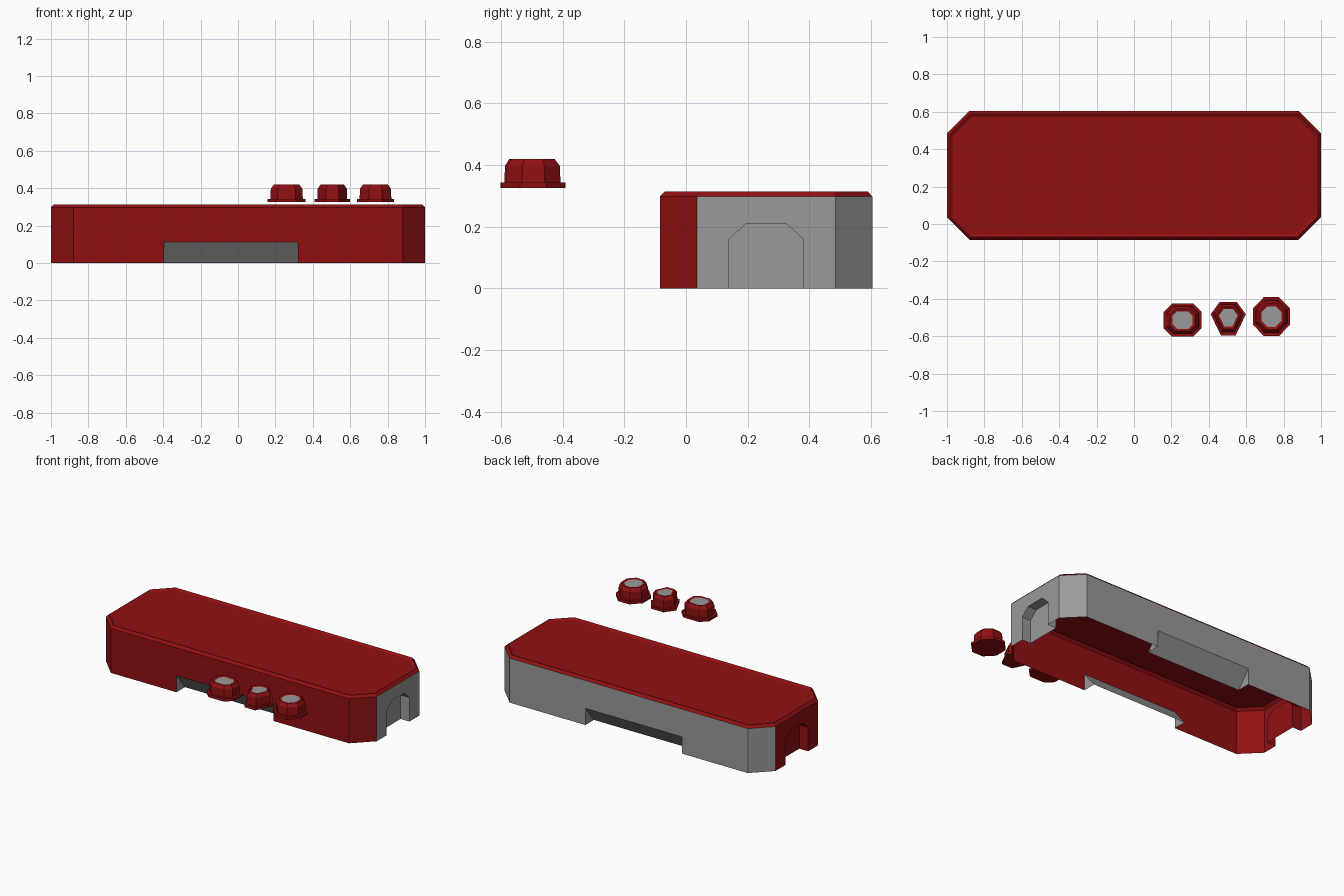
import bpy, bmesh
from math import cos, sin, pi
from mathutils import Vector

cube = bpy.data.objects.get("Cube")
if cube:
    bpy.data.objects.remove(cube)


def material(name, rgb):
    m = bpy.data.materials.new(name)
    m.use_nodes = True
    m.diffuse_color = (*rgb, 1)
    m.node_tree.nodes["Principled BSDF"].inputs["Base Color"].default_value = (*rgb, 1)
    return m


MATERIALS = [material("dark_red", (0.28, 0.005, 0.006)), material("grey", (0.32, 0.32, 0.32))]
RED, GREY = 0, 1


def face(bm, points, colour):
    f = bm.faces.new([bm.verts.new(p) for p in points])
    f.material_index = colour


def finish(bm, name):
    bmesh.ops.remove_doubles(bm, verts=bm.verts, dist=0.0005)
    bmesh.ops.recalc_face_normals(bm, faces=bm.faces)
    mesh = bpy.data.meshes.new(name)
    bm.to_mesh(mesh)
    bm.free()
    for m in MATERIALS:
        mesh.materials.append(m)
    obj = bpy.data.objects.new(name, mesh)
    bpy.context.collection.objects.link(obj)


def octagon(x, y, cut, inset=0):
    """Chamfered rectangle, anticlockwise from the front left corner."""
    x, y, cut = x - inset, y - inset, cut - inset * 0.586
    return [(-x + cut, -y), (x - cut, -y), (x, -y + cut), (x, y - cut),
            (x - cut, y), (-x + cut, y), (-x, y - cut), (-x, -y + cut)]


def bridge(bm, low, high, colour):
    n = len(low)
    for i in range(n):
        j = (i + 1) % n
        face(bm, [low[i], low[j], high[j], high[i]], colour)


# Casing: an open-bottomed shell with recesses in four walls
WALL_TOP, CENTRE_Y = 0.297, 0.26


def casing_ring(inset, z):
    return [Vector((x, y + CENTRE_Y, z)) for x, y in octagon(1, 0.345, 0.12, inset)]


def wall(bm, a, b, colour, recess=(), depths=(), recess_colour=RED):
    """Wall from a to b; recess is a path of (distance, height) up from the floor edge."""
    up = Vector((0, 0, 1))
    along = (b - a).normalized()
    inward = up.cross(along)
    outer = [a + along * u + up * z for u, z in recess]
    inner = [p + inward * d for p, d in zip(outer, depths)]
    face(bm, [a, *outer, b, b + up * WALL_TOP, a + up * WALL_TOP], colour)
    for i in range(len(outer) - 1):
        loop = [outer[i], outer[i + 1], inner[i + 1], inner[i]]
        loop = [p for k, p in enumerate(loop) if (p - loop[k - 1]).length > 1e-5]
        if len(loop) > 2:
            face(bm, loop, recess_colour)
    if inner:
        face(bm, inner, recess_colour)


arch = [(0.105, 0), (0.105, 0.16), (0.16, 0.21), (0.29, 0.21), (0.345, 0.16), (0.345, 0)]
arch_depth = [0.065] * 6
ramp_depth = [0.09, 0, 0, 0.09]


def slot(start, end):
    return [(start, 0), (start, 0.112), (end, 0.112), (end, 0)]


bm = bmesh.new()
base = casing_ring(0, 0)
recesses = {0: (slot(0.485, 1.2), ramp_depth, GREY), 2: (arch, arch_depth, GREY),
            4: (slot(0.56, 1.275), ramp_depth, GREY), 6: (arch, arch_depth, RED)}
for i in range(8):
    colour = GREY if 2 <= i <= 5 else RED
    wall(bm, base[i], base[(i + 1) % 8], colour, *recesses.get(i, ()))

# Raised rim and slightly sunken top
rings = [casing_ring(0, WALL_TOP), casing_ring(0.016, 0.314), casing_ring(0.033, 0.304)]
for low, high in zip(rings, rings[1:]):
    bridge(bm, low, high, RED)
face(bm, rings[-1], RED)
finish(bm, "casing")

# Buttons: flange, body, sloped shoulder and grey cap, as (scale, height)
PROFILE = [(1, 0.325), (1, 0.343), (0.85, 0.343), (0.83, 0.397), (0.67, 0.419), (0.53, 0.415)]


def button(name, x, y, outline):
    bm = bmesh.new()
    rings = [[Vector((x + px * s, y + py * s, z)) for px, py in outline] for s, z in PROFILE]
    for low, high in zip(rings, rings[1:]):
        bridge(bm, low, high, RED)
    face(bm, rings[0][::-1], RED)
    face(bm, rings[-1], GREY)
    finish(bm, name)


half_hexagon = [(0.04, -0.1), (0.094, 0.012), (0.046, 0.078)]
hexagon = half_hexagon + [(-x, y) for x, y in reversed(half_hexagon)]
round_outline = [(0.108 * cos((k + 0.5) * pi / 4), 0.112 * sin((k + 0.5) * pi / 4)) for k in range(8)]

button("wide_button", 0.26, -0.514, octagon(0.102, 0.088, 0.045))
button("tapered_button", 0.504, -0.495, hexagon)
button("round_button", 0.735, -0.495, round_outline)
